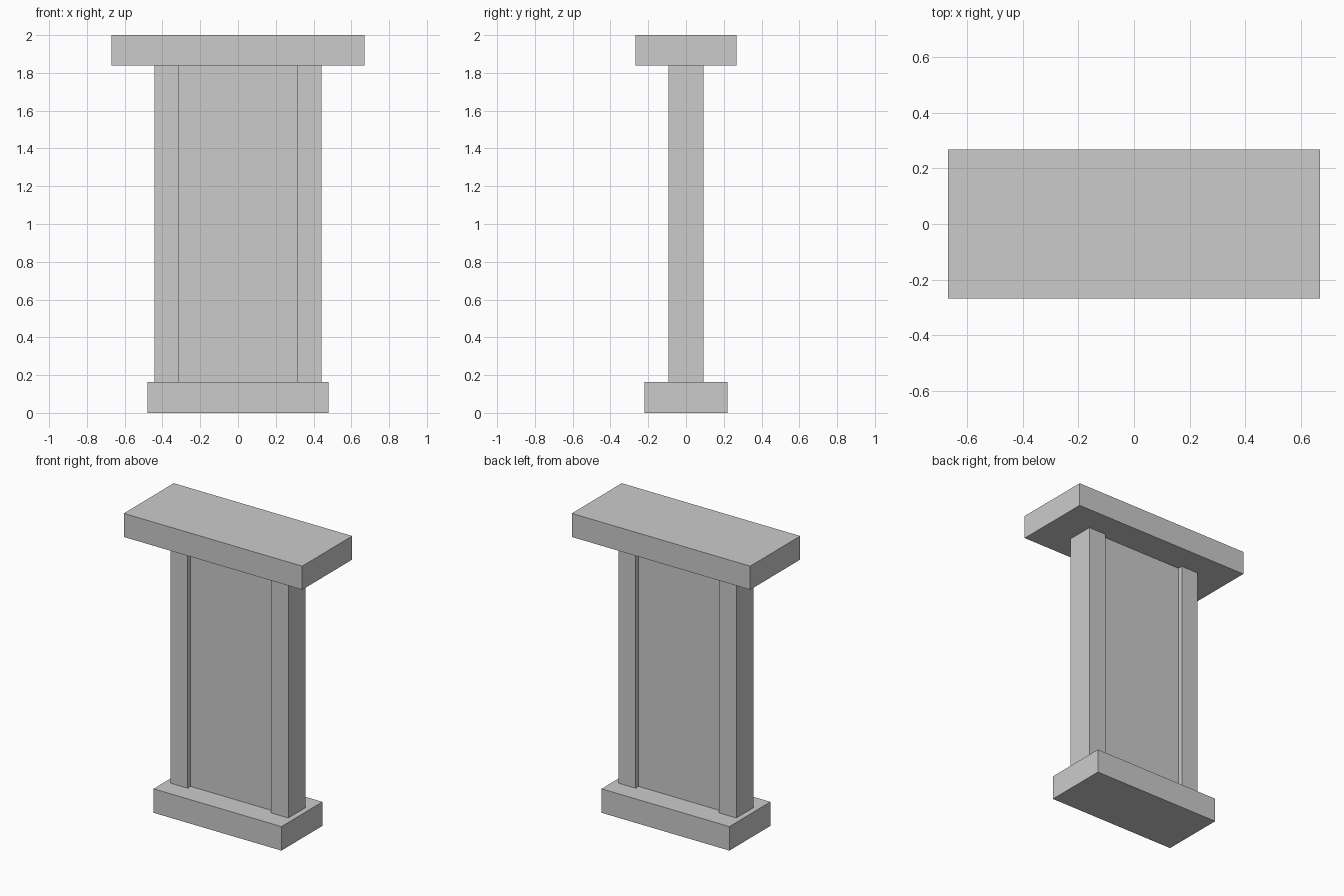
import bpy

if "Cube" in bpy.data.objects:
    bpy.data.objects.remove(bpy.data.objects["Cube"])


def box(name, size, centre):
    """Add a box with its dimensions baked into the mesh."""
    bpy.ops.mesh.primitive_cube_add(size=1, location=centre)
    ob = bpy.context.object
    ob.name = ob.data.name = name
    ob.scale = size
    bpy.ops.object.transform_apply(location=False, rotation=False, scale=True)
    return ob


BASE_TOP, CAP_BOTTOM, HEIGHT = 0.163, 1.84, 2.0
SHAFT_H = CAP_BOTTOM - BASE_TOP
SHAFT_Z = (CAP_BOTTOM + BASE_TOP) / 2
POST_OUT, POST_IN = 0.443, 0.313

# Base plinth and wide cap slab
box("base", (0.96, 0.44, BASE_TOP), (0, 0, BASE_TOP / 2))
box("cap", (1.34, 0.536, HEIGHT - CAP_BOTTOM), (0, 0, (HEIGHT + CAP_BOTTOM) / 2))

# Recessed panel between the posts
box("panel", (2 * POST_IN, 0.122, SHAFT_H), (0, 0, SHAFT_Z))

# Mirrored pair of posts
for side, label in ((-1, "left"), (1, "right")):
    box(f"{label}_post", (POST_OUT - POST_IN, 0.186, SHAFT_H),
        (side * (POST_OUT + POST_IN) / 2, 0, SHAFT_Z))
